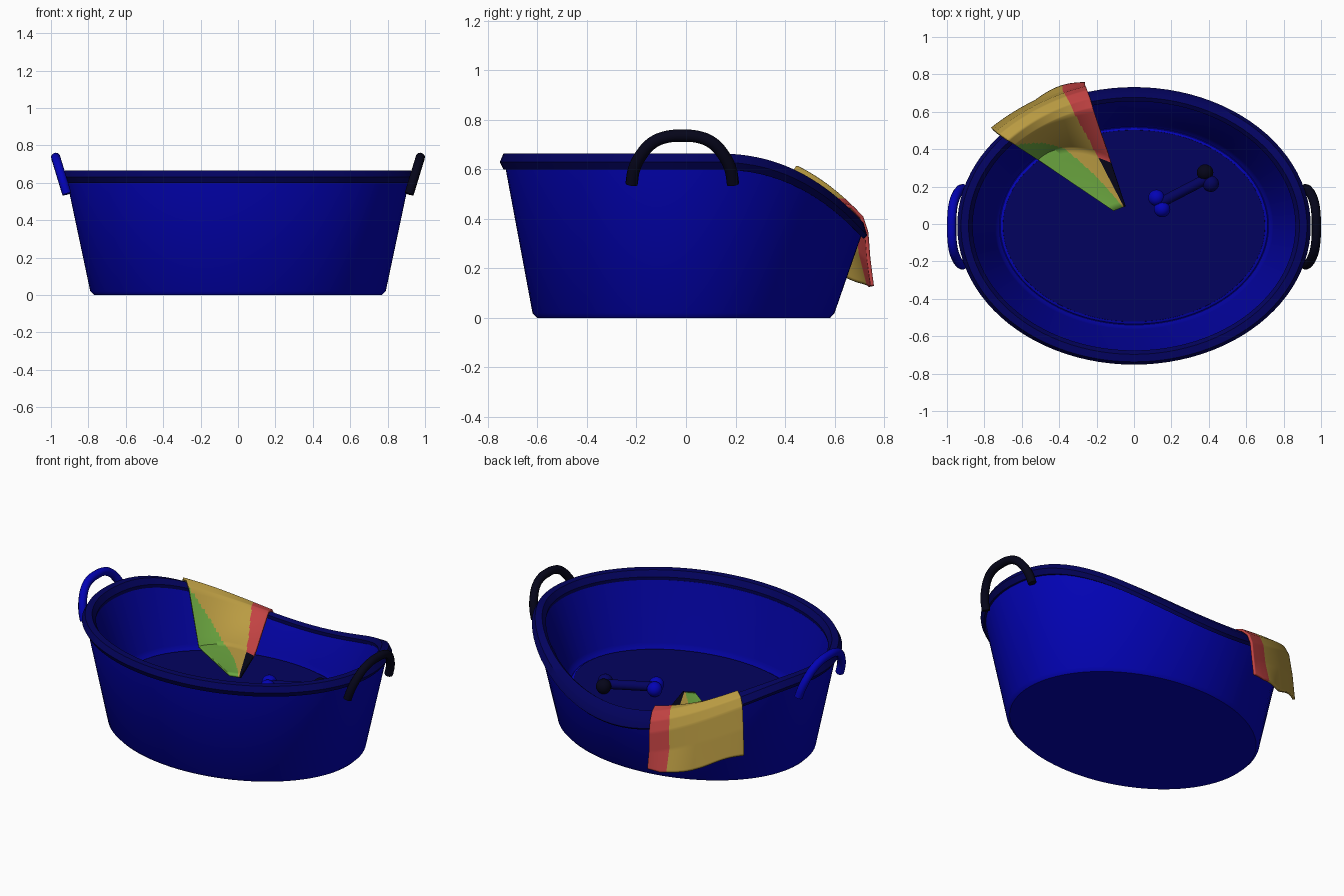
import bpy, bmesh, math
from mathutils import Vector

if "Cube" in bpy.data.objects:
    bpy.data.objects.remove(bpy.data.objects["Cube"])


def mat(name, r, g, b):
    lin = [c / 12.92 if c < 0.04045 else ((c + 0.055) / 1.055) ** 2.4 for c in (r, g, b)]
    m = bpy.data.materials.new(name)
    m.diffuse_color = (*lin, 1)
    m.use_nodes = True
    m.node_tree.nodes["Principled BSDF"].inputs["Base Color"].default_value = m.diffuse_color
    return m


BLUE = mat("blue", 0.01, 0.01, 0.71)
INNER = mat("inner blue", 0.01, 0.01, 0.62)
NAVY = mat("navy", 0.01, 0.01, 0.37)
BLACK = mat("near black", 0.02, 0.02, 0.10)
TAN = mat("tan", 0.73, 0.61, 0.26)
GREEN = mat("green", 0.42, 0.65, 0.25)
RED = mat("red", 0.76, 0.26, 0.26)
CY = -0.01
SEG = 96


def dip(y):
    """How far the rim sinks towards the back."""
    return 0.295 * (max(0, y - 0.1) / 0.63) ** 2.4


def smooth(ob, angle=35):
    bpy.ops.object.select_all(action='DESELECT')
    ob.select_set(True)
    bpy.context.view_layer.objects.active = ob
    bpy.ops.object.shade_smooth_by_angle(angle=math.radians(angle))


def finish(bm, name, mats, angle=35):
    me = bpy.data.meshes.new(name)
    bm.to_mesh(me)
    bm.free()
    ob = bpy.data.objects.new(name, me)
    bpy.context.collection.objects.link(ob)
    for m in mats:
        me.materials.append(m)
    smooth(ob, angle)
    return ob


def oval_lathe(name, profile, mats, closed=False, inner_from=99):
    """Sweep (rx, ry, z, dip weight) points round an ellipse."""
    bm = bmesh.new()
    rings = []
    for rx, ry, z, w in profile:
        ring = []
        for i in range(SEG):
            a = 2 * math.pi * i / SEG
            y = CY + ry * math.sin(a)
            ring.append(bm.verts.new((rx * math.cos(a), y, z - w * dip(y))))
        rings.append(ring)
    pairs = list(zip(rings, rings[1:] + rings[:1])) if closed else list(zip(rings, rings[1:]))
    for k, (lo, hi) in enumerate(pairs):
        for i in range(SEG):
            j = (i + 1) % SEG
            bm.faces.new((lo[i], lo[j], hi[j], hi[i])).material_index = int(k >= inner_from)
    if not closed:
        bm.faces.new(rings[0][::-1])
        bm.faces.new(rings[-1])
    bmesh.ops.recalc_face_normals(bm, faces=bm.faces)
    return finish(bm, name, mats)


# Tub: outer wall, inner wall, step round the floor, and bottom
oval_lathe("tub", [(.77, .592, 0, 0), (.79, .61, .02, 0), (.915, .72, .61, 1),
                   (.868, .667, .61, 1), (.745, .553, .27, 0), (.738, .545, .25, 0),
                   (.72, .53, .235, 0)], [BLUE, INNER], inner_from=3)
# Rim band
oval_lathe("rim", [(.91, .712, .60, 1), (.925, .727, .60, 1), (.945, .742, .63, 1),
                   (.925, .727, .665, 1), (.885, .687, .665, 1), (.863, .666, .63, 1),
                   (.868, .67, .60, 1)], [NAVY], closed=True)
# Floor pad with a thin bright edge
oval_lathe("floor_edge", [(.72, .53, .23, 0), (.715, .525, .24, 0), (.70, .512, .247, 0)], [BLUE])
oval_lathe("floor_pad", [(.702, .514, .24, 0), (.70, .512, .249, 0)], [NAVY])

# Arched handles leaning outwards
ARCH = [(-.205, .54), (-.195, .60), (-.165, .66), (-.12, .708), (-.06, .732)]
ARCH += [(0, .736)] + [(-y, z) for y, z in reversed(ARCH)]
for side, name, m in ((-1, "left_handle", BLUE), (1, "right_handle", BLACK)):
    cu = bpy.data.curves.new(name, 'CURVE')
    cu.dimensions = '3D'
    cu.bevel_depth = 0.025
    cu.bevel_resolution = 3
    cu.use_fill_caps = True
    sp = cu.splines.new('BEZIER')
    sp.bezier_points.add(len(ARCH) - 1)
    for p, (y, z) in zip(sp.bezier_points, ARCH):
        p.co = (side * (.915 + (z - .54) * .305), y - .015, z)
        p.handle_left_type = p.handle_right_type = 'AUTO'
    sp.resolution_u = 4
    ob = bpy.data.objects.new(name, cu)
    bpy.context.collection.objects.link(ob)
    cu.materials.append(m)
    bpy.ops.object.select_all(action='DESELECT')
    ob.select_set(True)
    bpy.context.view_layer.objects.active = ob
    bpy.ops.object.convert(target='MESH')
    smooth(bpy.context.view_layer.objects.active, 50)

# Toy bone: four knobs and a shaft
for n, x, y, m in (("near_knob_a", .12, .14, BLUE), ("near_knob_b", .15, .08, BLUE),
                   ("far_knob_a", .38, .275, BLACK), ("far_knob_b", .41, .215, NAVY)):
    bm = bmesh.new()
    bmesh.ops.create_uvsphere(bm, u_segments=20, v_segments=12, radius=.044)
    finish(bm, "bone_" + n, [m], 60).location = (x, y, .293)
bm = bmesh.new()
bmesh.ops.create_cone(bm, cap_ends=True, segments=20, radius1=.028, radius2=.028, depth=.30)
shaft = finish(bm, "bone_shaft", [NAVY])
shaft.location = (.265, .178, .293)
shaft.rotation_euler = Vector((.26, .135, 0)).to_track_quat('Z', 'Y').to_euler()

# Blanket over the back rim: left xy, right xy, outward bulge, left z, right z, z relative to rim
STATIONS = [((-.76, .51), (-.262, .752), .03, -.305, -.245, True),
            ((-.75, .50), (-.262, .738), .03, -.15, -.13, True),
            ((-.735, .488), (-.257, .73), .03, -.025, -.025, True),
            ((-.715, .475), (-.25, .71), .03, .014, .014, True),
            ((-.675, .447), (-.235, .67), .03, .014, .014, True),
            ((-.64, .425), (-.22, .62), .03, -.03, -.02, True),
            ((-.515, .345), (-.13, .35), .07, .268, .32, False),
            ((-.11, .07), (-.045, .095), 0, .305, .30, False)]
SUB, ACROSS = 12, 64


def blanket_point(k, s):
    l, r, bulge, zl, zr, on_rim = STATIONS[k]
    b = bulge * 4 * s * (1 - s)
    x = l[0] + (r[0] - l[0]) * s - .5 * b
    y = l[1] + (r[1] - l[1]) * s + .86 * b
    z = zl + (zr - zl) * s
    if on_rim:
        z += .665 - dip(min(y, .73))
    if k == 0:  # wavy hem
        z += .01 * math.sin(s * 9)
        y += .02 * max(0, math.sin(s * math.pi * 2 - math.pi))
    return Vector((x, y, z))


def blanket_colour(t, s):
    green_edge = .45 * (t - 5) if t < 6 else .45 + .3 * (t - 6)
    if s < green_edge:
        return 1
    if s > .78 + .08 * max(0, min(1, t - 5)):
        return 2 if t < 6.05 else 3
    return 0


bm = bmesh.new()
rows = []
for step in range((len(STATIONS) - 1) * SUB + 1):
    k = min(step // SUB, len(STATIONS) - 2)
    f = step / SUB - k
    rows.append([bm.verts.new(blanket_point(k, i / ACROSS).lerp(blanket_point(k + 1, i / ACROSS), f))
                 for i in range(ACROSS + 1)])
for j in range(len(rows) - 1):
    for i in range(ACROSS):
        face = bm.faces.new((rows[j][i], rows[j][i + 1], rows[j + 1][i + 1], rows[j + 1][i]))
        face.material_index = blanket_colour((j + .5) / SUB, (i + .5) / ACROSS)
blanket = finish(bm, "blanket", [TAN, GREEN, RED, BLACK], 60)
sol = blanket.modifiers.new("thickness", 'SOLIDIFY')
sol.thickness = .014
sol.offset = 0
